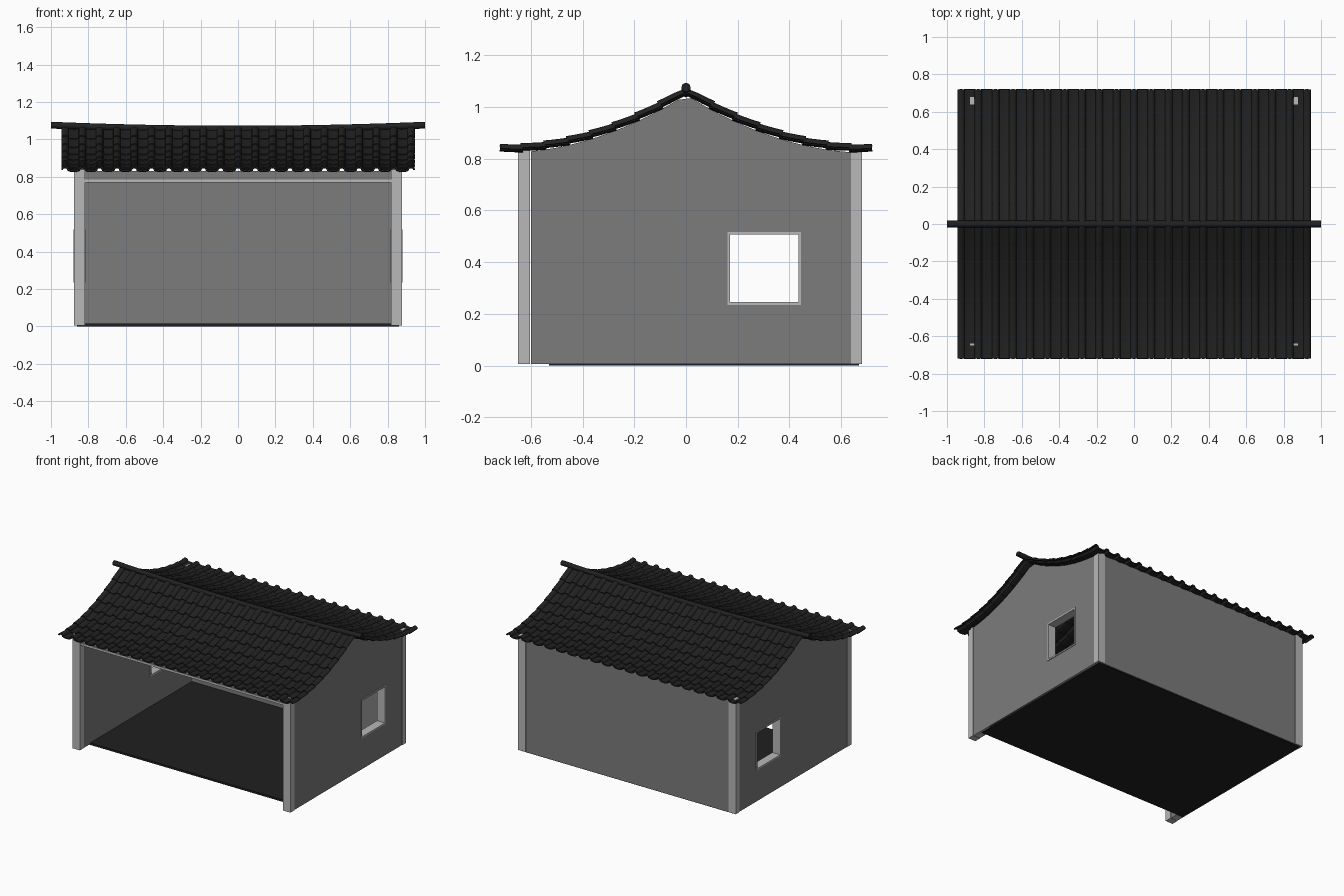
import bpy, bmesh, math
from mathutils import Matrix

cube = bpy.data.objects.get("Cube")
if cube:
    bpy.data.objects.remove(cube, do_unlink=True)


def material(name, value):
    m = bpy.data.materials.new(name)
    m.use_nodes = True
    color = (value, value, value, 1)
    m.diffuse_color = color
    bsdf = m.node_tree.nodes["Principled BSDF"]
    bsdf.inputs["Base Color"].default_value = color
    bsdf.inputs["Roughness"].default_value = 0.8
    return m


PLASTER = material("grey plaster", 0.2)
TRIM = material("pale trim", 0.48)
TILE = material("black tile", 0.015)
FLOOR = material("dark floor", 0.014)

HALF_DEPTH = 0.72
ROWS = 8
PITCH = 0.0925
ROLL = 0.02


def roof_height(y):
    """Sweeping roof line, steep at the ridge and flat at the eaves."""
    return 0.828 + 0.225 * (1 - abs(y) / HALF_DEPTH) ** 2


def add_object(name, data, mat):
    ob = bpy.data.objects.new(name, data)
    data.materials.append(mat)
    bpy.context.collection.objects.link(ob)
    return ob


def box(name, x, y, z, mat):
    """Box from three (low, high) ranges."""
    bm = bmesh.new()
    bmesh.ops.create_cube(bm, size=1)
    for v in bm.verts:
        for axis, (low, high) in enumerate((x, y, z)):
            v.co[axis] = low if v.co[axis] < 0 else high
    me = bpy.data.meshes.new(name)
    bm.to_mesh(me)
    bm.free()
    return add_object(name, me, mat)


def to_mesh(ob):
    bpy.ops.object.select_all(action='DESELECT')
    ob.select_set(True)
    bpy.context.view_layer.objects.active = ob
    bpy.ops.object.convert(target='MESH')


def add_spline(curve, points, closed):
    s = curve.splines.new('POLY')
    s.points.add(len(points) - 1)
    for p, co in zip(s.points, points):
        p.co = (*co, 1)
    s.use_cyclic_u = closed


# Floor slab and back wall
box("floor", (-0.86, 0.86), (-0.53, 0.67), (0, 0.015), FLOOR)
box("back_wall", (-0.82, 0.82), (0.64, 0.675), (0.006, 0.83), PLASTER)

# Lintel over the open front
box("front_lintel_trim", (-0.82, 0.82), (-0.645, -0.605), (0.77, 0.786), TRIM)
box("front_lintel_panel", (-0.82, 0.82), (-0.64, -0.61), (0.786, 0.832), PLASTER)

# Gable walls with a window hole, corner posts and window linings
WIN_Y, WIN_Z = (0.165, 0.44), (0.24, 0.512)
for side, label in ((1, "left"), (-1, "right")):
    curve = bpy.data.curves.new(label + "_gable_wall", 'CURVE')
    curve.dimensions = '2D'
    curve.fill_mode = 'BOTH'
    curve.extrude = 0.027
    steps = 24
    ys = [0.64 - 1.24 * i / steps for i in range(steps + 1)]
    outline = [(-0.6, 0.006, 0), (0.64, 0.006, 0)]
    outline += [(y, roof_height(y) - 0.006, 0) for y in ys]
    add_spline(curve, outline, True)
    add_spline(curve, [(WIN_Y[i], WIN_Z[j], 0)
                       for i, j in ((0, 0), (0, 1), (1, 1), (1, 0))], True)
    wall = add_object(label + "_gable_wall", curve, PLASTER)
    wall.matrix_world = Matrix(((0, 0, 1, side * 0.847), (1, 0, 0, 0),
                                (0, 1, 0, 0), (0, 0, 0, 1)))
    to_mesh(wall)

    def span(a, b):
        return tuple(sorted((side * a, side * b)))

    box(label + "_front_post", span(0.818, 0.877), (-0.65, -0.603), (0.006, 0.838), TRIM)
    box(label + "_back_post", span(0.818, 0.877), (0.638, 0.68), (0.006, 0.838), TRIM)

    t = 0.005
    deep = span(0.815, 0.879)
    box(label + "_window_sill", deep, WIN_Y, (WIN_Z[0] - t, WIN_Z[0] + t), TRIM)
    box(label + "_window_head", deep, WIN_Y, (WIN_Z[1] - t, WIN_Z[1] + t), TRIM)
    for y, part in zip(WIN_Y, ("front", "back")):
        box(f"{label}_window_{part}_jamb", deep, (y - t, y + t),
            (WIN_Z[0] - t, WIN_Z[1] + t), TRIM)


# Cross-section of the tiles: round rolls with shallow pans between them
def tile_section():
    pts = []
    pan = PITCH - 2 * ROLL
    for k in range(21):
        centre = (k - 10) * PITCH
        for i in range(7):
            a = math.pi * (1 - i / 6)
            pts.append((centre + ROLL * math.cos(a), 0.006 + ROLL * 0.85 * math.sin(a)))
        if k < 20:
            for i in (1, 2, 3):
                u = i / 4
                pts.append((centre + ROLL + pan * u, 0.006 - 0.004 * math.sin(math.pi * u)))
    return pts


# Roof slopes: overlapping rows of tiles, each lifted at its lower edge
section = tile_section()
for side, label in ((1, "back"), (-1, "front")):
    bm = bmesh.new()
    for row in range(ROWS):
        length = HALF_DEPTH / ROWS
        lap = 0.008 if row < ROWS - 1 else 0
        lines = []
        for j in range(4):
            u = j / 3
            d = row * length + u * (length + lap)
            slope = -0.45 / HALF_DEPTH * (1 - d / HALF_DEPTH)
            norm = math.hypot(1, slope)
            lift = 0.007 * u
            line = []
            for x, h in section:
                rise = h + lift
                y = max(0, d - slope * rise / norm if d > 0 else 0)
                y = min(y, HALF_DEPTH)
                line.append(bm.verts.new((x, side * y, roof_height(d) + rise / norm)))
            lines.append(line)
        for a, b in zip(lines, lines[1:]):
            for i in range(len(section) - 1):
                quad = [a[i], a[i + 1], b[i + 1], b[i]]
                bm.faces.new(quad if side > 0 else quad[::-1])
    me = bpy.data.meshes.new(label + "_roof_tiles")
    bm.to_mesh(me)
    bm.free()
    roof = add_object(label + "_roof_tiles", me, TILE)
    solid = roof.modifiers.new("thickness", 'SOLIDIFY')
    solid.thickness = 0.009
    solid.offset = -1
    to_mesh(roof)
    bpy.ops.object.shade_smooth_by_angle(angle=math.radians(40))

# Ridge bar, gently upswept at both ends
ridge_curve = bpy.data.curves.new("ridge_bar", 'CURVE')
ridge_curve.dimensions = '3D'
ridge_curve.bevel_depth = 0.018
ridge_curve.bevel_resolution = 2
ridge_curve.use_fill_caps = True
xs = [i / 10 for i in range(-10, 11)]
add_spline(ridge_curve, [(x, 0, 1.055 + 0.021 * x * x) for x in xs], False)
ridge = add_object("ridge_bar", ridge_curve, TILE)
to_mesh(ridge)
bpy.ops.object.shade_smooth_by_angle(angle=math.radians(50))
